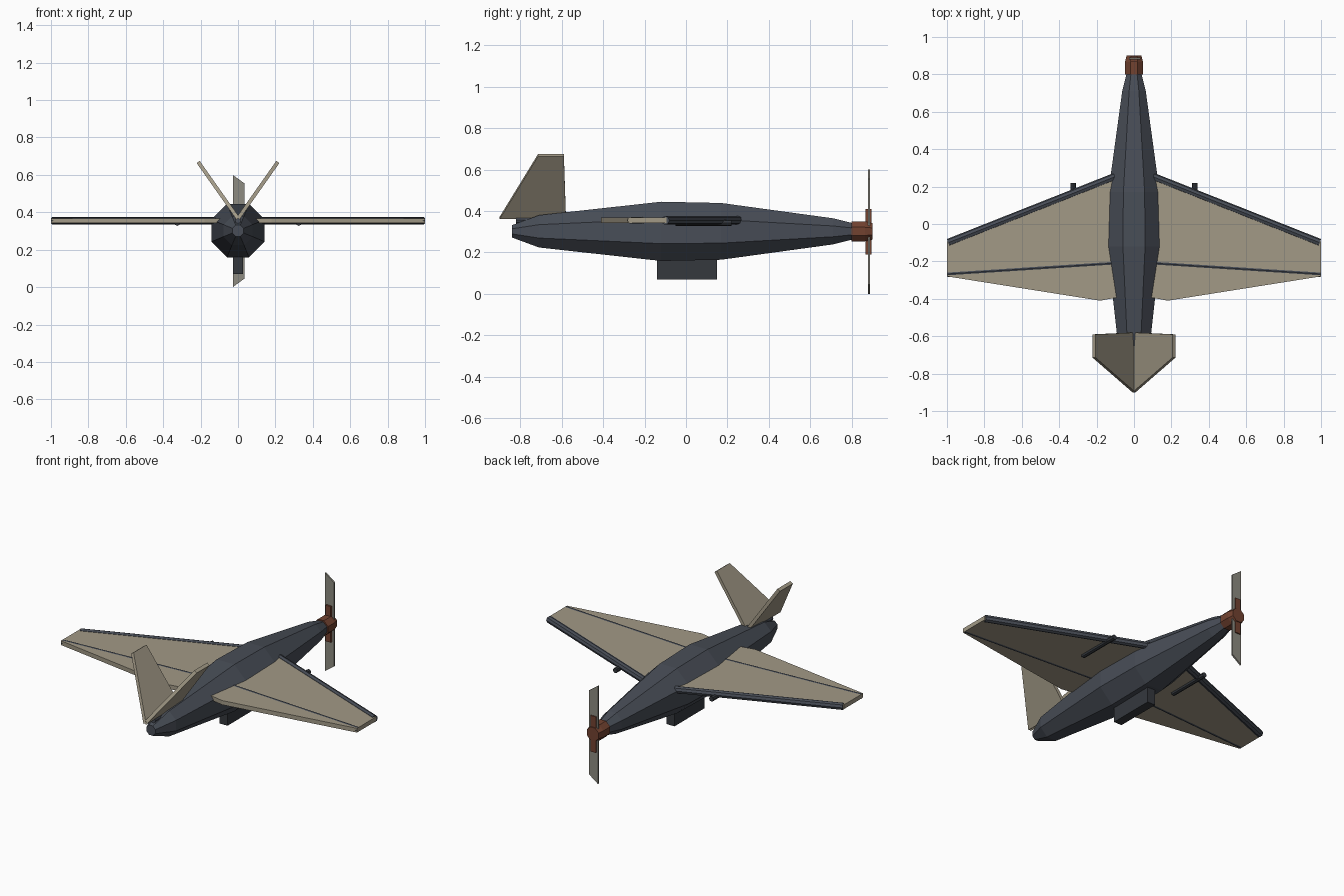
import bpy, bmesh
from math import pi, cos, sin
from mathutils import Vector

if "Cube" in bpy.data.objects:
    bpy.data.objects.remove(bpy.data.objects["Cube"])


def material(name, rgb):
    m = bpy.data.materials.new(name)
    m.diffuse_color = (*rgb, 1)
    m.use_nodes = True
    m.node_tree.nodes["Principled BSDF"].inputs["Base Color"].default_value = m.diffuse_color
    return m


SLATE = material("slate", (0.065, 0.075, 0.095))
DARK = material("dark", (0.035, 0.04, 0.048))
TAN = material("tan", (0.36, 0.32, 0.24))
BROWN = material("brown", (0.17, 0.055, 0.03))
BLADE = material("blade", (0.27, 0.26, 0.22))


def finish(name, bm, mat):
    bmesh.ops.recalc_face_normals(bm, faces=bm.faces[:])
    me = bpy.data.meshes.new(name)
    bm.to_mesh(me)
    bm.free()
    me.materials.append(mat)
    ob = bpy.data.objects.new(name, me)
    bpy.context.collection.objects.link(ob)
    return ob


def loft(name, stations, mat, zc, n=8):
    """Flat-topped n-gon rings along y; stations are (y, half height)."""
    bm = bmesh.new()
    rings = []
    for y, a in stations:
        r = a / cos(pi / n)
        rings.append([bm.verts.new((r * cos((k + .5) * 2 * pi / n), y,
                                    zc + r * sin((k + .5) * 2 * pi / n))) for k in range(n)])
    for a, b in zip(rings, rings[1:]):
        for k in range(n):
            bm.faces.new((a[k], a[(k + 1) % n], b[(k + 1) % n], b[k]))
    bm.faces.new(rings[0])
    bm.faces.new(rings[-1])
    return finish(name, bm, mat)


def plate(name, points, thickness, mat):
    """Flat polygon given thickness equally to both sides."""
    bm = bmesh.new()
    pts = [Vector(p) for p in points]
    nrm = (pts[1] - pts[0]).cross(pts[2] - pts[0]).normalized() * thickness / 2
    lo = [bm.verts.new(p - nrm) for p in pts]
    hi = [bm.verts.new(p + nrm) for p in pts]
    bm.faces.new(lo)
    bm.faces.new(hi)
    for i in range(len(pts)):
        j = (i + 1) % len(pts)
        bm.faces.new((lo[i], lo[j], hi[j], hi[i]))
    return finish(name, bm, mat)


def rod(name, a, b, r, mat, n=8):
    a, b = Vector(a), Vector(b)
    bm = bmesh.new()
    bmesh.ops.create_cone(bm, cap_ends=True, segments=n, radius1=r, radius2=r,
                          depth=(b - a).length)
    rot = (b - a).to_track_quat('Z', 'Y').to_matrix().to_4x4()
    rot.translation = (a + b) / 2
    bm.transform(rot)
    return finish(name, bm, mat)


def box(name, lo, hi, mat):
    bm = bmesh.new()
    bmesh.ops.create_cube(bm, size=1)
    for v in bm.verts:
        v.co = [lo[i] if v.co[i] < 0 else hi[i] for i in range(3)]
    return finish(name, bm, mat)


# Fuselage and belly pod
loft("fuselage", [(-.84, .03), (-.71, .078), (-.12, .143), (.17, .137),
                  (.71, .063), (.81, .038)], SLATE, .302)
box("belly_pod", (-.027, -.14, .07), (.027, .15, .2), DARK)

# Wing, one panel across both sides
ZW = .355
half = [(0, .29), (1, -.095), (1, -.28), (.18, -.41), (0, -.375)]
outline = half + [(-x, y) for x, y in half[-2:0:-1]]
plate("wing", [(x, y, ZW) for x, y in outline], .026, TAN)

# Spars, gun tubes and tail fins on each side
for s, side in ((1, "right"), (-1, "left")):
    rod(side + "_leading_spar", (s * .04, .277, ZW), (s * .993, -.1, ZW), .021, SLATE)
    rod(side + "_rear_spar", (s * .04, -.205, ZW), (s * .998, -.267, ZW), .016, SLATE)
    rod(side + "_wing_tube", (s * .325, -.05, .343), (s * .325, .22, .343), .015, DARK)
    plate(side + "_tail_fin", [(0, -.9, .367), (0, -.58, .367),
                               (s * .213, -.59, .669), (s * .213, -.715, .669)], .02, TAN)
rod("tail_mount", (0, -.82, .356), (0, -.58, .356), .016, SLATE)

# Spinner and propeller
loft("spinner", [(.8, .048), (.865, .048), (.9, .04)], BROWN, .302)
box("blade_root", (-.018, .868, .19), (.018, .896, .41), BROWN)
plate("propeller", [(-.028, .884, 0), (.034, .884, .045),
                    (.034, .884, .555), (-.028, .884, .6)], .01, BLADE)
